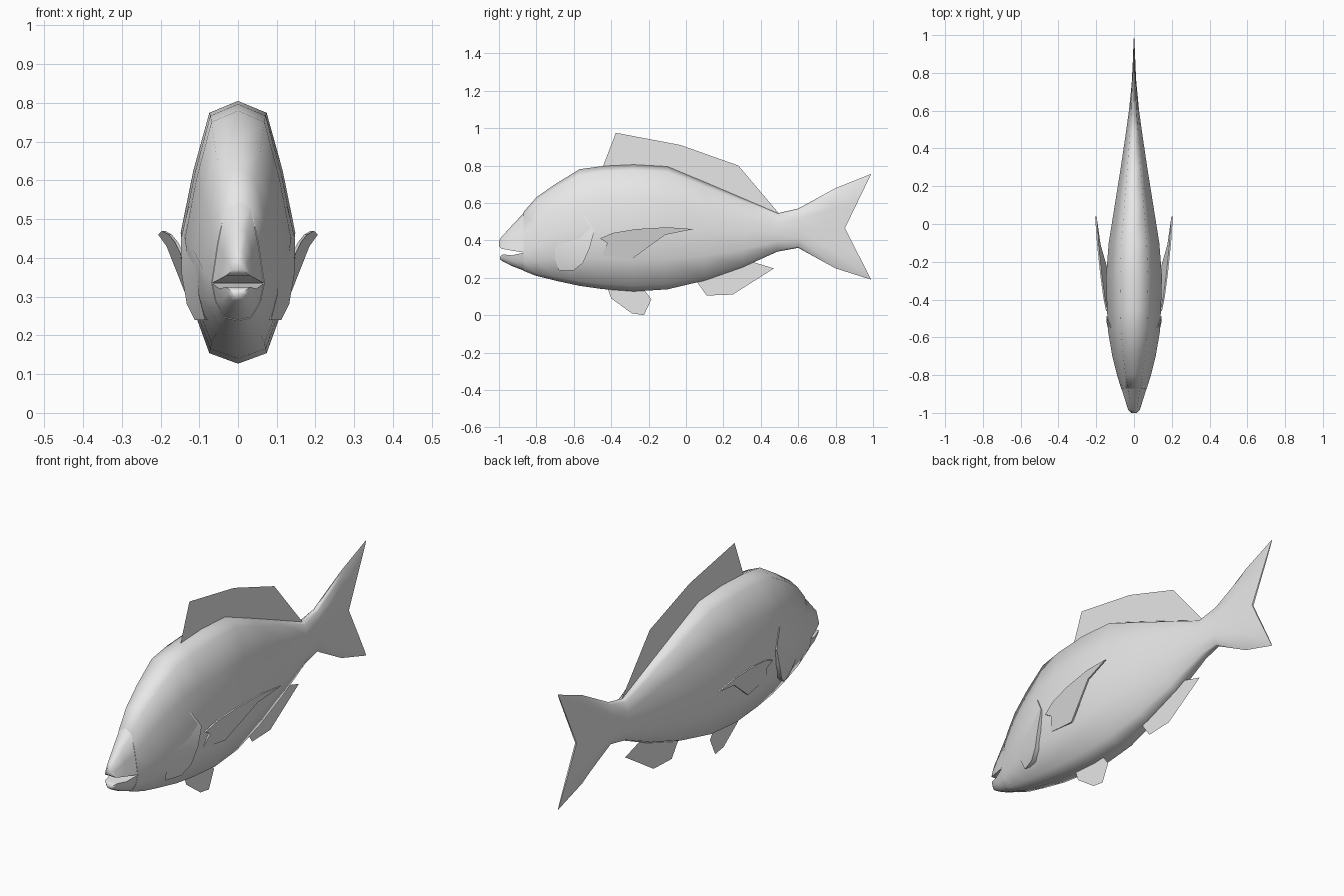
import bpy, bmesh, math

if "Cube" in bpy.data.objects:
    bpy.data.objects.remove(bpy.data.objects["Cube"])

mat = bpy.data.materials.new("fish_grey")
mat.diffuse_color = (0.8, 0.8, 0.8, 1)
mat.use_nodes = True
mat.node_tree.nodes["Principled BSDF"].inputs["Base Color"].default_value = mat.diffuse_color

# half cross-section: (width fraction, height fraction), top to bottom
HALF = [(0, 1), (.5, .91), (.78, .47), (1, 0), (.85, -.5), (.5, -.92), (0, -1)]


def finish(name, bm, angle=None):
    bmesh.ops.recalc_face_normals(bm, faces=bm.faces)
    me = bpy.data.meshes.new(name)
    bm.to_mesh(me)
    bm.free()
    me.materials.append(mat)
    ob = bpy.data.objects.new(name, me)
    bpy.context.collection.objects.link(ob)
    if angle:
        bpy.ops.object.select_all(action='DESELECT')
        ob.select_set(True)
        bpy.context.view_layer.objects.active = ob
        bpy.ops.object.shade_smooth_by_angle(angle=math.radians(angle))
    return ob


def loft(name, stations, half, angle=60):
    """stations: y, top z, middle z, bottom z, half width, sweep back at the edges"""
    left = [(-u, v) for u, v in reversed(half) if u > 0]
    bm = bmesh.new()
    rings = []
    for y, top, mid, bot, w, sweep in stations:
        rings.append([bm.verts.new((u * w, y + sweep * abs(v),
                                    mid + v * ((top - mid) if v > 0 else (mid - bot))))
                      for u, v in half + left])
    n = len(rings[0])
    for a, b in zip(rings, rings[1:]):
        for i in range(n):
            j = (i + 1) % n
            bm.faces.new((a[i], a[j], b[j], b[i]))
    bm.faces.new(rings[0])
    # rear cap built as mirrored strips so a swept edge stays clean
    r = rings[-1]
    if len(half) == 7:
        for i in range(6):
            face = [r[i], r[i + 1], r[(n - i - 1) % n], r[(n - i) % n]]
            bm.faces.new(list(dict.fromkeys(face)))
    else:
        bm.faces.new(r)
    return finish(name, bm, angle)


# body with tail fin
loft("body", [
    (-.87, .55, .335, .238, .068, 0),
    (-.80, .63, .37, .21, .09, 0),
    (-.70, .70, .42, .185, .115, 0),
    (-.57, .78, .45, .157, .137, 0),
    (-.45, .797, .46, .14, .143, 0),
    (-.28, .805, .465, .127, .148, 0),
    (-.10, .795, .465, .138, .134, 0),
    (.10, .712, .45, .185, .102, 0),
    (.30, .627, .445, .255, .07, 0),
    (.49, .545, .445, .34, .042, 0),
    (.60, .57, .46, .36, .027, 0),
    (.73, .68, .462, .25, .013, .07),
    (.85, .755, .465, .19, .004, .14),
], HALF)

# jaws around the open mouth
loft("upper_jaw", [
    (-1.0, .398, .368, 0, .014, 0),
    (-.985, .42, .355, 0, .03, 0),
    (-.93, .48, .345, 0, .048, 0),
    (-.865, .55, .335, 0, .068, 0),
], [p for p in HALF if p[1] >= 0])
loft("lower_jaw", [
    (-.995, 0, .312, .298, .014, 0),
    (-.98, 0, .325, .288, .032, 0),
    (-.93, 0, .32, .262, .048, 0),
    (-.865, 0, .335, .238, .068, 0),
], [p for p in HALF if p[1] <= 0])


def sheet(name, outline):
    """flat fin from (y, z) points on the centre plane"""
    bm = bmesh.new()
    bm.faces.new([bm.verts.new((0, y, z)) for y, z in outline])
    bmesh.ops.triangulate(bm, faces=bm.faces)
    return finish(name, bm)


# centre fins
sheet("dorsal_fin", [(-.45, .78), (-.375, .975), (-.03, .91), (.28, .80),
                     (.50, .54), (.3, .61), (-.1, .78)])
sheet("pelvic_fin", [(-.42, .145), (-.40, .09), (-.29, .01), (-.225, 0),
                     (-.185, .085), (-.23, .145)])
sheet("anal_fin", [(.05, .19), (.11, .105), (.25, .11), (.47, .25), (.34, .29), (.2, .24)])

# paired fins and gill covers
PECTORAL = [(-.46, .41), (-.39, .44), (-.27, .46), (-.10, .47), (.04, .46),
            (-.11, .43), (-.29, .30), (-.45, .32), (-.42, .385)]
GILL_REAR = [(.128, -.54, .53), (.147, -.49, .45), (.146, -.515, .36),
             (.132, -.55, .28), (.112, -.60, .24)]
GILL_FRONT = [(.085, -.62, .55), (.105, -.68, .46), (.108, -.70, .38),
              (.10, -.70, .30), (.085, -.68, .24)]

for side, s in (("right", 1), ("left", -1)):
    bm = bmesh.new()
    layers = [[bm.verts.new((s * (.14 + .273 * (z - .41) + .0887 * (y + .46) + d), y, z))
               for y, z in PECTORAL] for d in (0, .008)]
    n = len(PECTORAL)
    for i in range(n):
        j = (i + 1) % n
        bm.faces.new((layers[0][i], layers[0][j], layers[1][j], layers[1][i]))
    caps = [bm.faces.new(layer) for layer in layers]
    bmesh.ops.triangulate(bm, faces=caps)
    finish(side + "_pectoral_fin", bm)

    bm = bmesh.new()
    front = [bm.verts.new((s * x, y, z)) for x, y, z in GILL_FRONT]
    rear = [bm.verts.new((s * x, y, z)) for x, y, z in GILL_REAR]
    inner = [bm.verts.new((s * (x - .04), y, z)) for x, y, z in GILL_REAR]
    for i in range(4):
        bm.faces.new((front[i], front[i + 1], rear[i + 1], rear[i]))
        bm.faces.new((rear[i], rear[i + 1], inner[i + 1], inner[i]))
        bm.faces.new((inner[i], inner[i + 1], front[i + 1], front[i]))
    for k in (0, 4):
        bm.faces.new((front[k], rear[k], inner[k]))
    finish(side + "_gill_cover", bm, 40)
